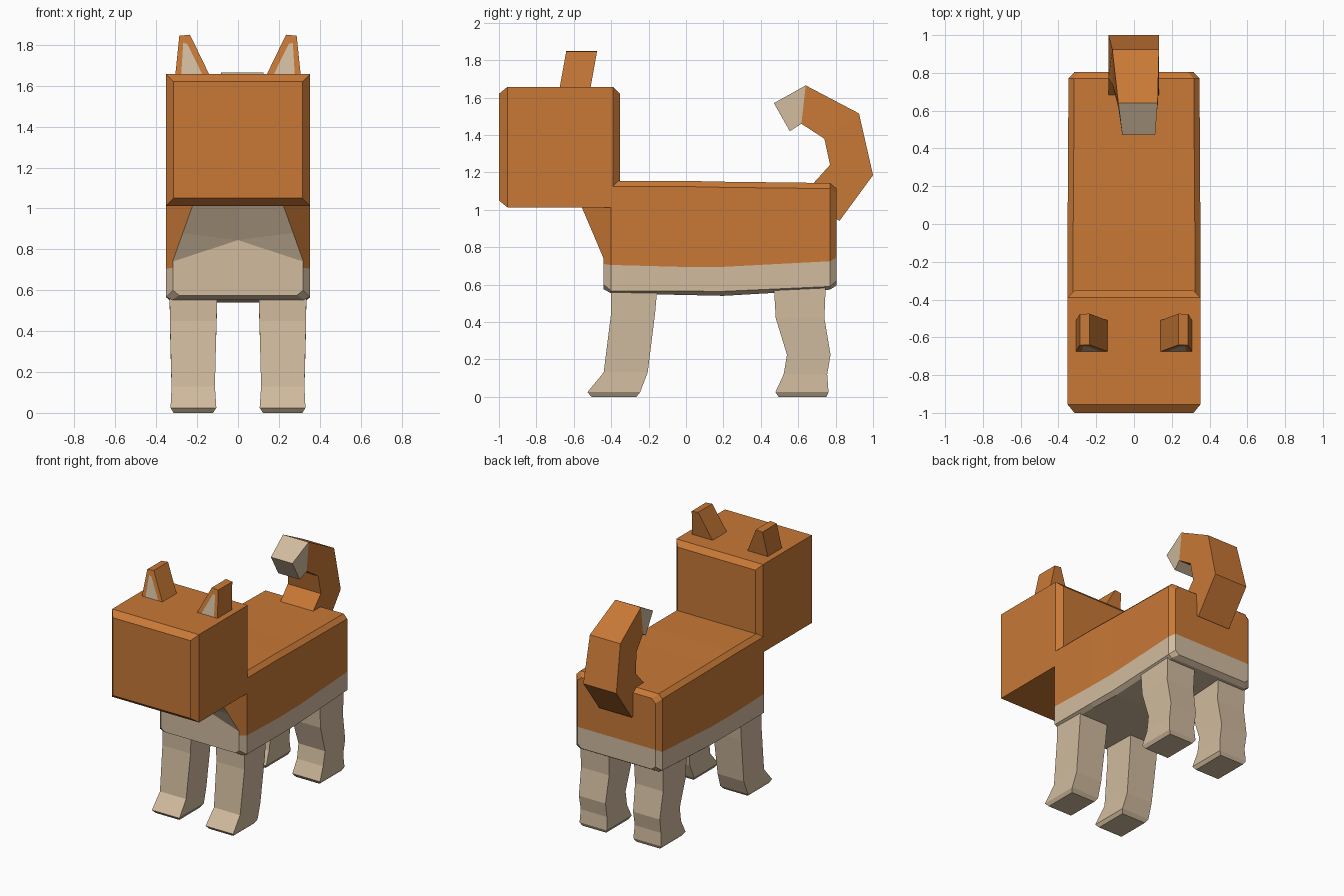
import bpy, bmesh

if "Cube" in bpy.data.objects:
    bpy.data.objects.remove(bpy.data.objects["Cube"])


def material(name, rgb):
    m = bpy.data.materials.new(name)
    m.diffuse_color = (*rgb, 1.0)
    m.use_nodes = True
    m.node_tree.nodes["Principled BSDF"].inputs["Base Color"].default_value = m.diffuse_color
    return m


MATS = [material("orange_fur", (0.58, 0.19, 0.037)),
        material("cream_fur", (0.64, 0.50, 0.345))]
ORANGE, CREAM = 0, 1


def make(name, verts, faces, mats):
    """Flat-shaded mesh object with one material index per face."""
    bm = bmesh.new()
    vs = [bm.verts.new(v) for v in verts]
    for f, m in zip(faces, mats):
        bm.faces.new([vs[i] for i in f]).material_index = m
    bmesh.ops.recalc_face_normals(bm, faces=bm.faces)
    me = bpy.data.meshes.new(name)
    bm.to_mesh(me)
    bm.free()
    for m in MATS:
        me.materials.append(m)
    ob = bpy.data.objects.new(name, me)
    bpy.context.collection.objects.link(ob)
    return ob


def loft(name, rings, rule):
    """Skin equal rings; caps are strips pairing point i with its mirror.
    rule(ring, segment) gives the material; ring -1 / last are the caps."""
    n, last = len(rings[0]), len(rings) - 1
    verts = [p for r in rings for p in r]
    faces, mats = [], []
    for r in range(last):
        for i in range(n):
            j = (i + 1) % n
            faces.append((r*n + i, r*n + j, (r+1)*n + j, (r+1)*n + i))
            mats.append(rule(r, i))
    for cap, r in ((-1, 0), (last, last)):
        for i in range(n // 2 - 1):
            faces.append([r*n + k for k in (i, i + 1, n - 2 - i, n - 1 - i)])
            mats.append(rule(cap, i))
    return make(name, verts, faces, mats)


def rect(x0, x1, y, z0, z1):
    return [(x1, y, z1), (x1, y, z0), (x0, y, z0), (x0, y, z1)]


# Head: box with chamfered front and back rims
loft("head", [rect(-w, w, y, a, b) for y, w, a, b in (
    (-1.0, 0.315, 1.05, 1.62), (-0.955, 0.352, 1.013, 1.657),
    (-0.39, 0.352, 1.013, 1.657), (-0.353, 0.315, 1.05, 1.62))],
    lambda r, i: ORANGE)


# Body: chamfered box, cream below the split line
def body_ring(y, w, top, split, low, bottom):
    half = [(w - 0.03, top), (w, top - 0.03), (w, split),
            (w, low), (w - 0.03, bottom)]
    return [(x, y, z) for x, z in half] + [(-x, y, z) for x, z in half[::-1]]


body_rings = [body_ring(*p) for p in (
    (-0.44, 0.318, 1.12, 0.71, 0.60, 0.575),
    (-0.40, 0.352, 1.155, 0.705, 0.567, 0.553),
    (-0.03, 0.352, 1.155, 0.695, 0.565, 0.545),
    (0.20, 0.35, 1.15, 0.695, 0.564, 0.54),
    (0.77, 0.347, 1.143, 0.725, 0.59, 0.573),
    (0.805, 0.315, 1.115, 0.745, 0.62, 0.595))]
loft("body", body_rings,
     lambda r, i: CREAM if r == -1 or 2 <= i <= 6 else ORANGE)

# Neck: cream bib folded down the middle, orange cheeks on both sides
edge = [(0.22, -0.56, 1.02), (0.27, -0.50, 0.88), (0.32, -0.441, 0.74),
        (0.352, -0.40, 0.705), (0.352, -0.40, 1.02)]
nv = [(0, -0.56, 1.02), (0, -0.441, 0.845)]
nf, nm = [], []
for s in (1, -1):
    b = len(nv)
    nv += [(s * x, y, z) for x, y, z in edge]
    nf += [(0, b, b + 1, 1), (1, b + 1, b + 2), (b, b + 1, b + 4),
           (b + 1, b + 2, b + 3, b + 4)]
    nm += [CREAM, CREAM, ORANGE, ORANGE]
make("neck", nv, nf, nm)

# Legs: side profiles as (z, front y, back y, inner x, outer x)
FRONT_LEG = [(0.62, -0.40, -0.15, 0.10, 0.335), (0.45, -0.40, -0.165, 0.105, 0.333),
             (0.13, -0.44, -0.205, 0.113, 0.325), (0.025, -0.527, -0.245, 0.106, 0.33),
             (0.0, -0.505, -0.265, 0.122, 0.315)]
HIND_LEG = [(0.62, 0.468, 0.748, 0.10, 0.335), (0.42, 0.48, 0.74, 0.105, 0.333),
            (0.225, 0.54, 0.773, 0.112, 0.328), (0.12, 0.522, 0.755, 0.113, 0.325),
            (0.025, 0.478, 0.762, 0.106, 0.33), (0.0, 0.495, 0.75, 0.122, 0.315)]
for label, prof in (("front_leg", FRONT_LEG), ("hind_leg", HIND_LEG)):
    for side, s in (("right", 1), ("left", -1)):
        loft(f"{label}_{side}",
             [[(s*o, f, z), (s*o, b, z), (s*i, b, z), (s*i, f, z)]
              for z, f, b, i, o in prof], lambda r, i: CREAM)


# Ears: leaning wedges with a cream panel in the front face
def ear_y(z):
    return -0.675 + (z - 1.655) * 0.18


for side, s in (("right", 1), ("left", -1)):
    outer = [(0.138, 1.65), (0.235, 1.85), (0.287, 1.845), (0.307, 1.65)]
    inner = [(0.172, 1.65), (0.248, 1.805), (0.268, 1.81), (0.278, 1.65)]
    ev = [(s * x, ear_y(z), z) for x, z in outer]
    ev += [(s * x, ear_y(z) + 0.165, z) for x, z in outer]
    ev += [(s * x, ear_y(z), z) for x, z in inner]
    ef = [(i, (i + 1) % 4, (i + 1) % 4 + 4, i + 4) for i in (0, 1, 2)]
    ef += [(4, 5, 6, 7), (0, 1, 9, 8), (1, 2, 10, 9), (2, 3, 11, 10),
           (8, 9, 10, 11), (0, 8, 11, 3, 7, 4)]
    make(f"ear_{side}", ev, ef, [CREAM if i == 7 else ORANGE for i in range(9)])

# Tail: curled, tapering, cream tip; (outer y, z, inner y, z, x min, x max)
TAIL = [(0.82, 0.94, 0.63, 1.085, -0.135, 0.13), (1.0, 1.185, 0.77, 1.24, -0.135, 0.133),
        (0.925, 1.515, 0.74, 1.38, -0.115, 0.132), (0.64, 1.665, 0.617, 1.46, -0.083, 0.125),
        (0.47, 1.57, 0.555, 1.42, -0.062, 0.112)]
loft("tail", [[(b, oy, oz), (b, iy, iz), (a, iy, iz), (a, oy, oz)]
              for oy, oz, iy, iz, a, b in TAIL],
     lambda r, i: CREAM if r >= 3 else ORANGE)
